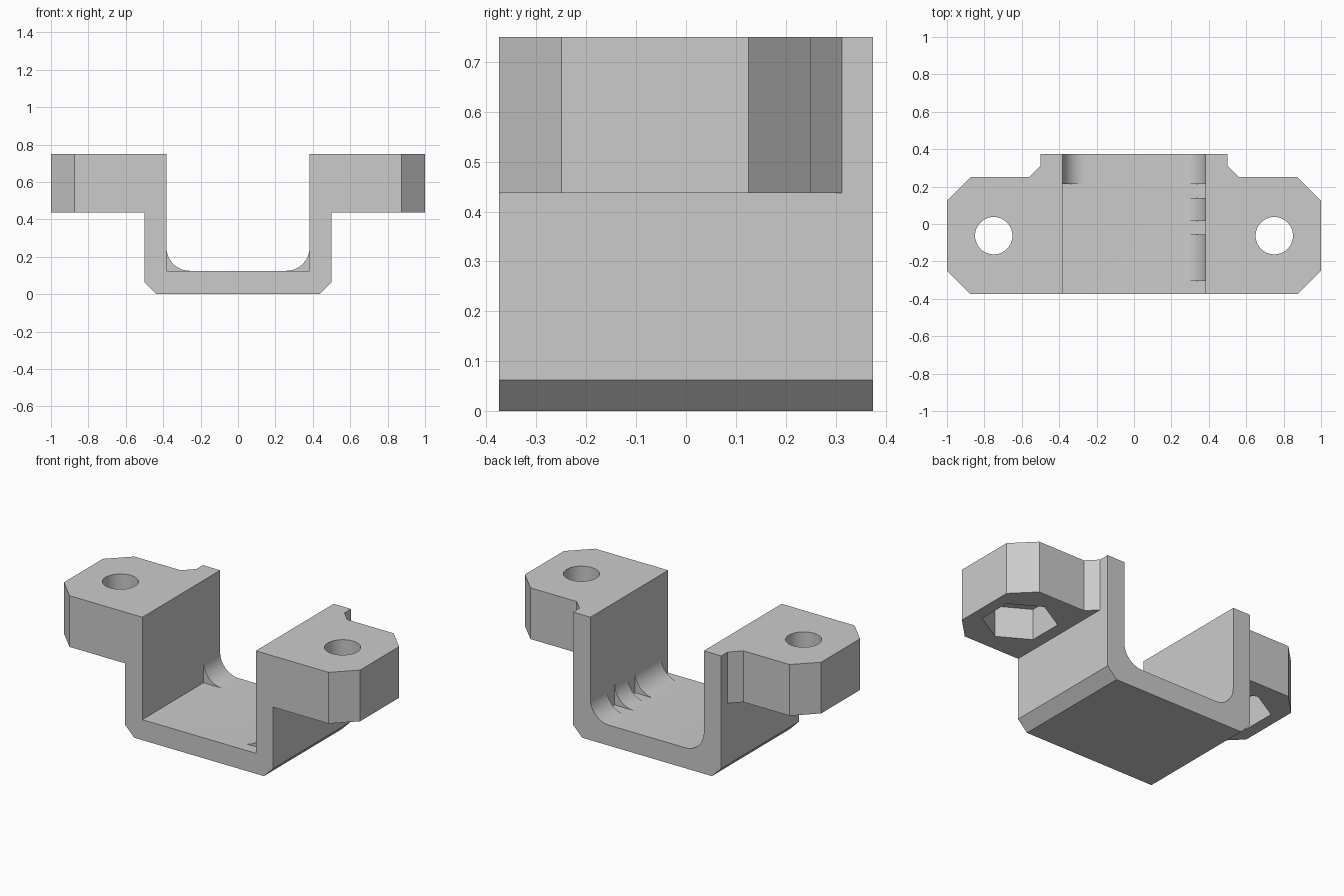
import bpy, bmesh, math
from mathutils import Vector

if "Cube" in bpy.data.objects:
    bpy.data.objects.remove(bpy.data.objects["Cube"])

grey = bpy.data.materials.new("plain grey")
grey.use_nodes = True
colour = (0.6, 0.6, 0.6, 1)
grey.diffuse_color = colour
grey.node_tree.nodes["Principled BSDF"].inputs["Base Color"].default_value = colour


def prism(name, points, depth):
    """Extrude a closed outline of 3D points along the vector depth."""
    bm = bmesh.new()
    face = bm.faces.new([bm.verts.new(p) for p in points])
    ext = bmesh.ops.extrude_face_region(bm, geom=[face], use_keep_orig=True)
    moved = [v for v in ext["geom"] if isinstance(v, bmesh.types.BMVert)]
    bmesh.ops.translate(bm, verts=moved, vec=Vector(depth))
    bmesh.ops.recalc_face_normals(bm, faces=bm.faces)
    mesh = bpy.data.meshes.new(name)
    bm.to_mesh(mesh)
    bm.free()
    mesh.materials.append(grey)
    obj = bpy.data.objects.new(name, mesh)
    bpy.context.collection.objects.link(obj)
    return obj


def combine(target, tool, operation):
    """Apply one boolean and remove the tool object."""
    mod = target.modifiers.new("join", "BOOLEAN")
    mod.operation, mod.object, mod.solver = operation, tool, "EXACT"
    graph = bpy.context.evaluated_depsgraph_get()
    mesh = bpy.data.meshes.new_from_object(target.evaluated_get(graph))
    target.modifiers.clear()
    target.data = mesh
    bpy.data.objects.remove(tool)


def ring(x, y, z, radius, sides):
    """Regular outline with one corner pointing along y."""
    steps = [math.tau * i / sides for i in range(sides)]
    return [(x + radius * math.sin(a), y + radius * math.cos(a), z) for a in steps]


BACK, TOP, EAR = 0.375, 0.75, 0.4375
INNER, FLOOR, R = 0.383, 0.125, 0.125

# U-shaped channel with chamfered lower edges
half = [(0.4375, 0), (0.5, 0.0625), (0.5, TOP), (INNER, TOP), (INNER, FLOOR)]
section = half + [(-x, z) for x, z in reversed(half)]
bracket = prism("bracket", [(x, -BACK, z) for x, z in section], (0, 2 * BACK, 0))

# Mounting ears
ear_outline = [(0.44, -BACK), (0.875, -BACK), (1, -0.25), (1, 0.125),
               (0.875, 0.25), (0.5625, 0.25), (0.5, 0.3125), (0.44, 0.3125)]
for side in (-1, 1):
    ear = prism("ear", [(side * x, y, EAR) for x, y in ear_outline], (0, 0, TOP - EAR))
    combine(bracket, ear, "UNION")

# Rounded corner ribs between wall and floor
arc = [math.pi / 2 * i / 12 for i in range(13)]
for side, start, end in ((-1, 0.215, BACK), (1, 0.215, BACK),
                         (1, 0.015, 0.14), (1, -0.305, -0.055)):
    fillet = [(INNER - R + R * math.cos(a), FLOOR + R - R * math.sin(a)) for a in arc]
    pad = 0.04
    fillet += [(INNER - R, FLOOR - pad), (INNER + pad, FLOOR - pad), (INNER + pad, FLOOR + R)]
    rib = prism("rib", [(side * x, start, z) for x, z in fillet], (0, end - start, 0))
    combine(bracket, rib, "UNION")

# Bolt holes and hexagonal nut pockets
for side in (-1, 1):
    x, y = side * 0.75, -0.0625
    bolt = prism("bolt_cutter", ring(x, y, 0.3, 0.1, 40), (0, 0, 0.6))
    combine(bracket, bolt, "DIFFERENCE")
    nut = prism("nut_cutter", ring(x, y, 0.3, 0.206, 6), (0, 0, EAR + 0.1875 - 0.3))
    combine(bracket, nut, "DIFFERENCE")

bpy.ops.object.select_all(action="DESELECT")
bracket.select_set(True)
bpy.context.view_layer.objects.active = bracket
bpy.ops.object.shade_smooth_by_angle(angle=math.radians(30))
